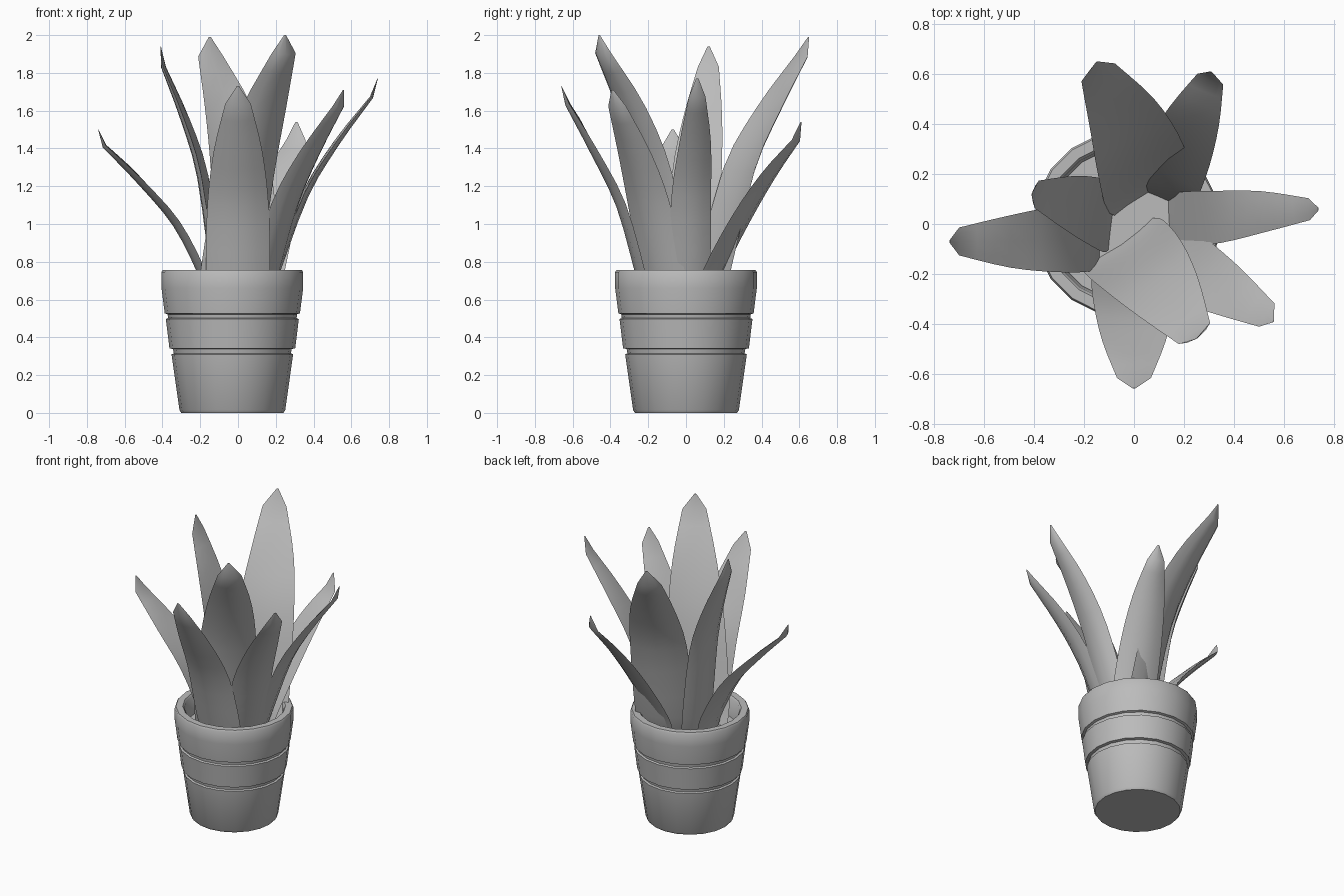
import bpy, bmesh, math
from mathutils import Vector

old = bpy.data.objects.get("Cube")
if old:
    bpy.data.objects.remove(old)

grey = bpy.data.materials.new("plain grey")
grey.use_nodes = True
colour = (0.5, 0.5, 0.5, 1)
grey.diffuse_color = colour
grey.node_tree.nodes["Principled BSDF"].inputs["Base Color"].default_value = colour


def loft(name, rings, angle):
    """Skin a list of closed rings and cap both ends."""
    bm = bmesh.new()
    loops = [[bm.verts.new(p) for p in ring] for ring in rings]
    n = len(loops[0])
    for a, b in zip(loops, loops[1:]):
        for i in range(n):
            j = (i + 1) % n
            bm.faces.new((a[i], a[j], b[j], b[i]))
    bm.faces.new(loops[0][::-1])
    bm.faces.new(loops[-1])
    bmesh.ops.recalc_face_normals(bm, faces=bm.faces)
    mesh = bpy.data.meshes.new(name)
    bm.to_mesh(mesh)
    bm.free()
    mesh.materials.append(grey)
    obj = bpy.data.objects.new(name, mesh)
    bpy.context.collection.objects.link(obj)
    bpy.ops.object.select_all(action='DESELECT')
    obj.select_set(True)
    bpy.context.view_layer.objects.active = obj
    bpy.ops.object.shade_smooth_by_angle(angle=math.radians(angle))
    return obj


def circle(r, z, sides=20):
    return [(-0.03 + r * math.cos(2 * math.pi * i / sides),
             r * math.sin(2 * math.pi * i / sides), z) for i in range(sides)]


# Pot: tapered wall with two grooves, rounded rim and sunken soil floor
pot_profile = [(0.27, 0), (0.28, 0.015), (0.322, 0.31), (0.31, 0.315), (0.314, 0.338),
               (0.333, 0.342), (0.352, 0.497), (0.34, 0.502), (0.343, 0.522),
               (0.358, 0.527), (0.375, 0.66), (0.375, 0.745), (0.368, 0.757),
               (0.325, 0.757), (0.315, 0.745), (0.305, 0.62)]
loft("pot", [circle(r, z) for r, z in pot_profile], 35)


def smooth_path(points, steps=3):
    """Catmull-Rom samples through the points (any vector size)."""
    pts = [points[0] * 2 - points[1]] + points + [points[-1] * 2 - points[-2]]
    out = []
    for a, b, c, d in zip(pts, pts[1:], pts[2:], pts[3:]):
        for k in range(steps):
            t = k / steps
            out.append(0.5 * (2 * b + (c - a) * t + (2 * a - 5 * b + 4 * c - d) * t ** 2
                              + (3 * b - a - 3 * c + d) * t ** 3))
    return out + [points[-1]]


TAPER = (0.85, 1, 0.95, 0.75, 0.4)
ACROSS = (-1, -0.6, 0, 0.6, 1)


def leaf(name, facing, width, *spine):
    """Cupped blade along a spine; facing is the azimuth of its outer side."""
    spine = [Vector(p) for p in spine]
    first, second = spine[0], spine[1]
    spine.insert(0, first + (first - second) * 0.35)
    spine[0].z = 0.6
    centres = smooth_path(spine[:-1]) + [spine[-1]]
    halves = [v.x * width for v in smooth_path([Vector((t, 0)) for t in TAPER])]
    halves.append(0.006)
    a = math.radians(facing)
    side = Vector((-math.sin(a), math.cos(a), 0))
    rings = []
    for i, (c, w) in enumerate(zip(centres, halves)):
        tangent = centres[min(i + 1, len(centres) - 1)] - centres[max(i - 1, 0)]
        out = side.cross(tangent).normalized()
        thick = min(0.035, w * 0.4)

        def at(u, inner):
            bulge = 1 - u * u
            return c + side * (u * w) + out * (0.32 * w * (bulge - 0.6) - inner * thick * bulge)
        rings.append([at(u, 0) for u in ACROSS] + [at(u, 1) for u in ACROSS[-2:0:-1]])
    loft(name, rings, 60)


# Leaves: facing, half width, spine from pot to tip
leaf("front_leaf", 270, 0.17, (0, -0.25, 0.75), (0, -0.35, 1.1),
     (0, -0.49, 1.38), (0, -0.63, 1.63), (0, -0.66, 1.73))
leaf("right_leaf", 180, 0.14, (-0.2, -0.05, 0.75), (-0.33, -0.06, 1.0),
     (-0.51, -0.07, 1.21), (-0.71, -0.07, 1.41), (-0.74, -0.07, 1.5))
leaf("tall_right_leaf", 172, 0.14, (-0.13, 0.03, 0.75), (-0.2, 0.06, 1.25),
     (-0.29, 0.09, 1.55), (-0.4, 0.12, 1.83), (-0.41, 0.12, 1.94))
leaf("tall_back_leaf", 118, 0.19, (0.04, 0.18, 0.75), (0.0, 0.31, 1.28),
     (-0.06, 0.46, 1.6), (-0.15, 0.62, 1.88), (-0.15, 0.65, 1.99))
leaf("back_left_leaf", 67, 0.14, (0.13, 0.17, 0.75), (0.19, 0.31, 1.02),
     (0.25, 0.45, 1.25), (0.31, 0.59, 1.44), (0.31, 0.61, 1.54))
leaf("left_leaf", 4, 0.11, (0.21, 0.02, 0.75), (0.36, 0.03, 1.15),
     (0.53, 0.05, 1.43), (0.71, 0.06, 1.67), (0.74, 0.06, 1.77))
leaf("front_left_leaf", 327, 0.14, (0.17, -0.14, 0.75), (0.27, -0.21, 1.1),
     (0.39, -0.28, 1.36), (0.54, -0.37, 1.62), (0.56, -0.39, 1.71))
leaf("tall_front_leaf", 304, 0.19, (-0.02, -0.12, 0.75), (0.06, -0.2, 1.25),
     (0.15, -0.31, 1.6), (0.25, -0.45, 1.9), (0.25, -0.46, 2.0))
